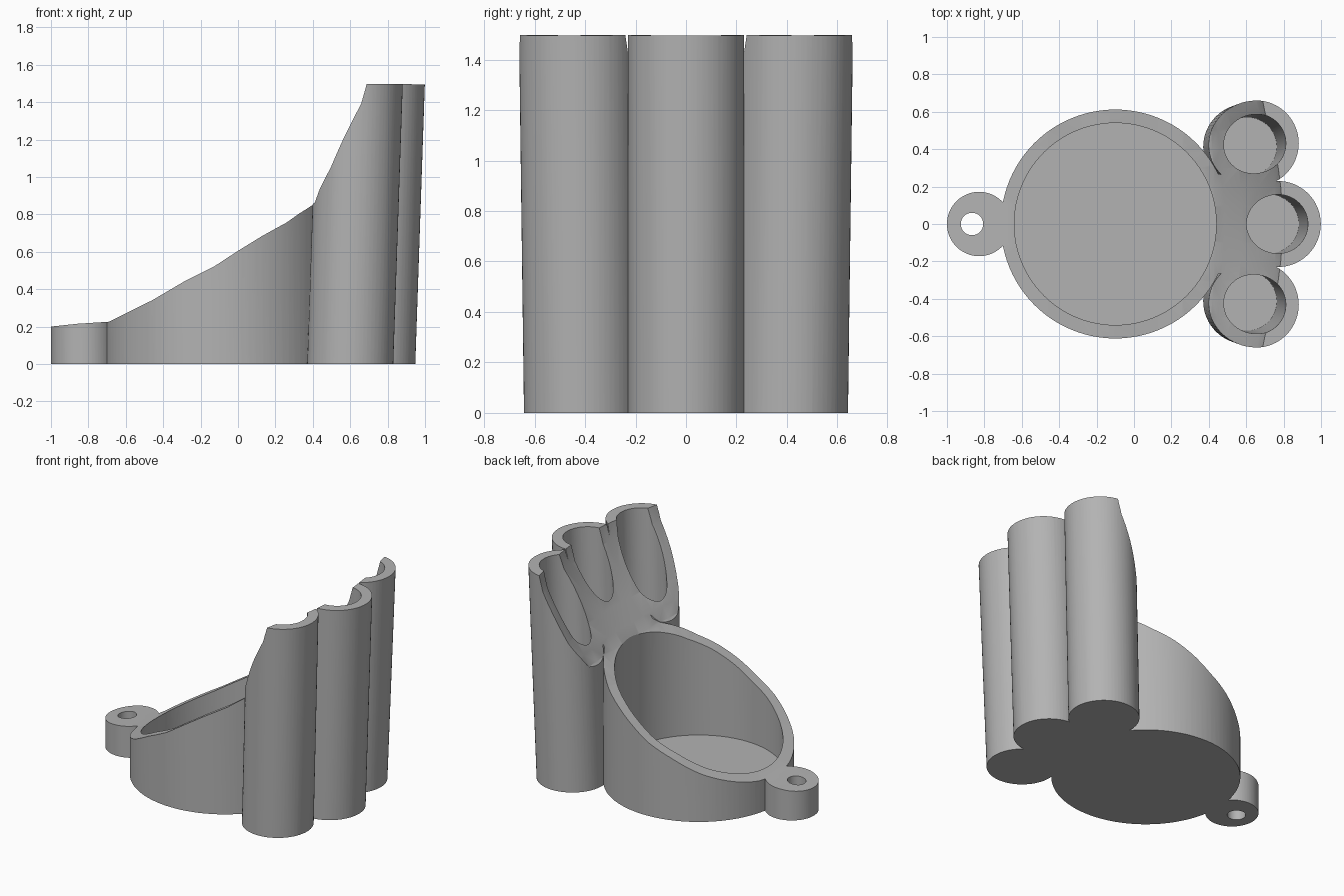
import bpy, bmesh, math

if "Cube" in bpy.data.objects:
    bpy.data.objects.remove(bpy.data.objects["Cube"])

grey = bpy.data.materials.new("light grey plastic")
grey.diffuse_color = (0.45, 0.45, 0.45, 1)
grey.use_nodes = True
grey.node_tree.nodes["Principled BSDF"].inputs["Base Color"].default_value = grey.diffuse_color


def make(name, bm):
    bmesh.ops.triangulate(bm, faces=[f for f in bm.faces if len(f.verts) == 4])
    bmesh.ops.recalc_face_normals(bm, faces=bm.faces[:])
    me = bpy.data.meshes.new(name)
    bm.to_mesh(me)
    bm.free()
    me.materials.append(grey)
    ob = bpy.data.objects.new(name, me)
    bpy.context.collection.objects.link(ob)
    return ob


def loft(name, rings):
    """Closed solid through a list of matching point loops."""
    bm = bmesh.new()
    vs = [[bm.verts.new(p) for p in r] for r in rings]
    n = len(vs[0])
    for a, b in zip(vs, vs[1:]):
        for i in range(n):
            j = (i + 1) % n
            bm.faces.new((a[i], a[j], b[j], b[i]))
    bm.faces.new(vs[0])
    bm.faces.new(vs[-1])
    return make(name, bm)


def slanted(name, outline, z0, z1, lean=(0, 0)):
    """Prism whose outline at z=0 drifts by lean per unit height."""
    return loft(name, [[(x + lean[0] * z, y + lean[1] * z, z) for x, y in outline]
                       for z in (z0, z1)])


def circle(x, y, r, n=64):
    return [(x + r * math.cos(2 * math.pi * i / n), y + r * math.sin(2 * math.pi * i / n))
            for i in range(n)]


def boolean(target, other, op):
    m = target.modifiers.new(op, 'BOOLEAN')
    m.operation, m.solver, m.object = op, 'EXACT', other
    bpy.context.view_layer.objects.active = target
    bpy.ops.object.modifier_apply(modifier=m.name)
    bpy.data.objects.remove(other, do_unlink=True)


# cup body, keyring tab and web behind the tubes
holder = slanted("desk_holder", circle(-0.10, 0, 0.612, 96), -0.1, 1.7)
boolean(holder, slanted("tab", circle(-0.828, 0, 0.172), -0.113, 0.6), 'UNION')
web = [(0.40, -0.27), (0.71, -0.23), (0.71, 0.23), (0.40, 0.27)]
boolean(holder, slanted("web", web, -0.127, 1.73, (0.033, 0)), 'UNION')

# three leaning pen tubes: x, y at the base and lean
tubes = [(0.718, 0, 0.034, 0), (0.60, 0.412, 0.034, 0.013), (0.60, -0.412, 0.034, -0.013)]
for i, (x, y, lx, ly) in enumerate(tubes):
    boolean(holder, slanted("tube", circle(x, y, 0.23), -0.14 - 0.013 * i,
                            1.76 + 0.02 * i, (lx, ly)), 'UNION')

# pen holes, cup hollow and tab hole
for x, y, lx, ly in tubes:
    boolean(holder, slanted("bore", circle(x + 0.004, y, 0.157), 0.078, 1.95, (lx, ly)),
            'DIFFERENCE')
boolean(holder, slanted("hollow", circle(-0.10, 0, 0.54, 96), 0.078, 1.95), 'DIFFERENCE')
boolean(holder, slanted("tab_hole", circle(-0.866, 0, 0.06, 32), -0.5, 0.9), 'DIFFERENCE')

# sweeping top cut, dished deeper in the middle
profile = [(-1.2, 0.185), (-1.0, 0.2), (-0.86, 0.215), (-0.69, 0.226), (-0.46, 0.34),
           (-0.29, 0.44), (-0.13, 0.52), (0, 0.605), (0.13, 0.685), (0.26, 0.757),
           (0.395, 0.865), (0.42, 0.94), (0.48, 1.05), (0.56, 1.22), (0.65, 1.39),
           (0.68, 1.497), (1.3, 1.492), (1.3, 2.2), (-1.2, 2.2)]
rings = []
for k in range(-8, 9):
    y = k * 0.1
    dish = 0.115 * max(0, 1 - (y / 0.66) ** 2)
    rings.append([(x + (dish * min(1, max(0, (z - 0.75) / 0.35)) if 0 < x < 1 else 0), y, z)
                  for x, z in profile])
boolean(holder, loft("top_cut", rings), 'DIFFERENCE')

# flat base
square = [(-2, -2), (2, -2), (2, 2), (-2, 2)]
boolean(holder, slanted("base_cut", square, -1, 0), 'DIFFERENCE')

bpy.ops.object.select_all(action='DESELECT')
holder.select_set(True)
bpy.context.view_layer.objects.active = holder
bpy.ops.object.shade_smooth_by_angle(angle=math.radians(30))
